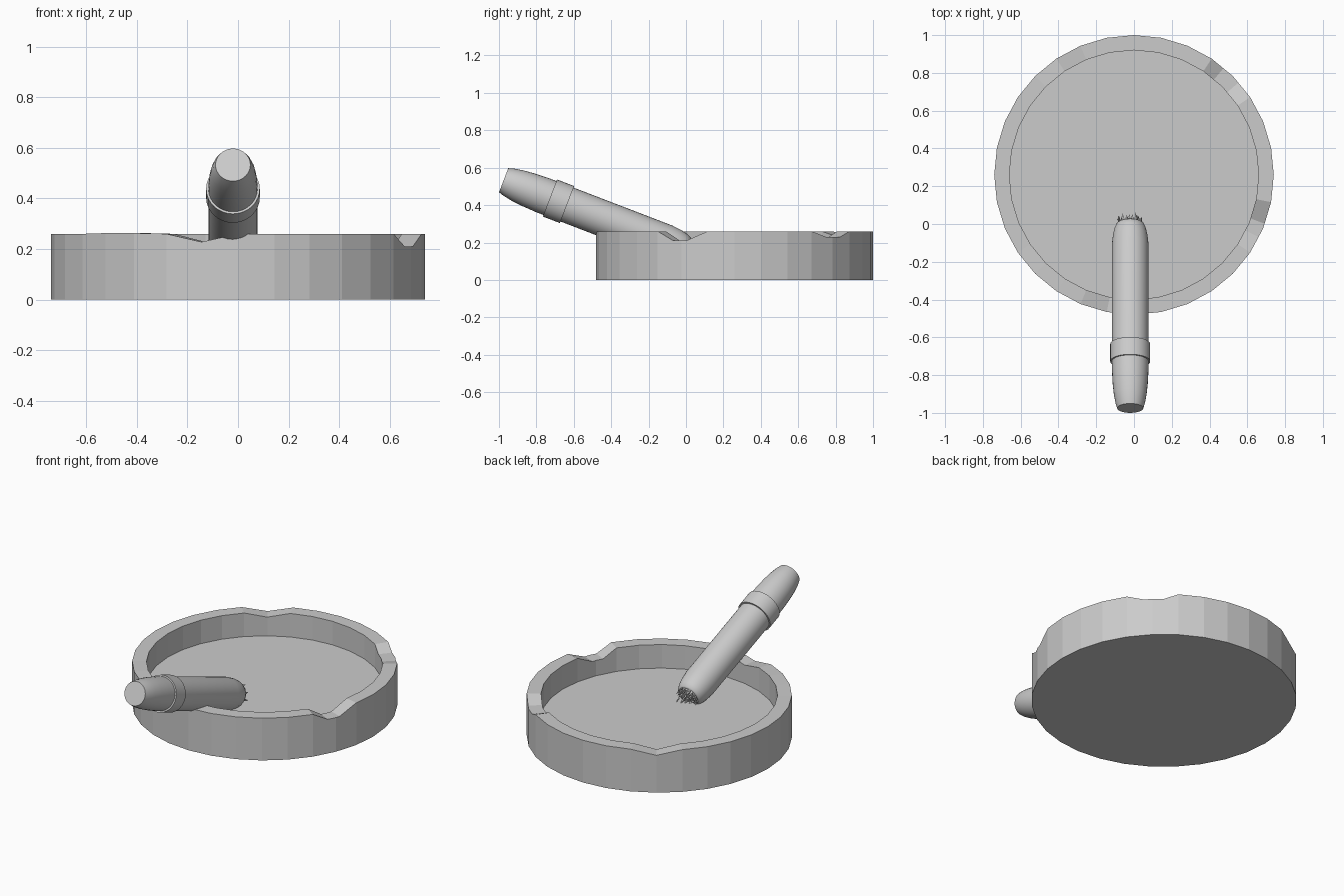
import bpy, bmesh, math, random
from mathutils import Matrix, Vector

if "Cube" in bpy.data.objects:
    bpy.data.objects.remove(bpy.data.objects["Cube"])

random.seed(4)
grey = bpy.data.materials.new("light_grey")
grey.diffuse_color = (0.6, 0.6, 0.6, 1)
grey.use_nodes = True
grey.node_tree.nodes["Principled BSDF"].inputs["Base Color"].default_value = grey.diffuse_color


def finish(name, bm, smooth=False):
    bmesh.ops.recalc_face_normals(bm, faces=bm.faces)
    mesh = bpy.data.meshes.new(name)
    bm.to_mesh(mesh)
    bm.free()
    mesh.materials.append(grey)
    obj = bpy.data.objects.new(name, mesh)
    bpy.context.collection.objects.link(obj)
    if smooth:
        bpy.ops.object.select_all(action='DESELECT')
        obj.select_set(True)
        bpy.context.view_layer.objects.active = obj
        bpy.ops.object.shade_smooth_by_angle(angle=math.radians(35))
    return obj


def bridge(bm, a, b):
    n = len(a)
    for i in range(n):
        j = (i + 1) % n
        bm.faces.new((a[i], a[j], b[j], b[i]))


# tray: 32-sided dish with rests dipped into the rim
STEP, RIM, FLOOR = 11.25, 0.26, 0.115
rim_height = {i * STEP: RIM for i in range(32)}
rim_height.update({
    41.5: 0.23, 45: 0.23, 50: 0.23,             # back right rest
    123.75: 0.23,                               # back left rest
    225: 0.263, 236.25: 0.263,                  # slight lip
    258.75: 0.228,                              # front rest
    333.5: 0.21, 337.5: 0.21, 339.5: 0.21})     # right rest
columns = sorted(rim_height)


def tray_point(angle, radius, z):
    # added columns stay on the straight side of the polygon
    off = math.radians(angle % STEP - STEP / 2)
    r = radius * math.cos(math.radians(STEP / 2)) / math.cos(off)
    a = math.radians(angle)
    return (r * math.cos(a), 0.26 + r * math.sin(a), z)


bm = bmesh.new()
rings = []
for radius, z in ((0.74, 0), (0.74, None), (0.66, None), (0.66, FLOOR)):
    rings.append([bm.verts.new(tray_point(a, radius, rim_height[a] if z is None else z))
                  for a in columns])
for a, b in zip(rings, rings[1:]):
    bridge(bm, a, b)
bm.faces.new(rings[0])
bm.faces.new(rings[-1])
finish("tray", bm)

# frame of the leaning roll: local z runs from the outer tip to the burnt end
placement = Matrix.Translation((-0.02, -0.975, 0.533)) @ Matrix.Rotation(math.radians(-111), 4, 'X')


def lathe(name, profile, sides=32):
    bm = bmesh.new()
    rings = [[bm.verts.new((r * math.cos(2 * math.pi * i / sides),
                            r * math.sin(2 * math.pi * i / sides), s))
              for i in range(sides)] for s, r in profile]
    for a, b in zip(rings, rings[1:]):
        bridge(bm, a, b)
    bm.faces.new(rings[0])
    bm.faces.new(rings[-1])
    obj = finish(name, bm, True)
    obj.matrix_world = placement


# roll body with tapered tip and rounded burnt end
lathe("roll", [(0, 0.069), (0.03, 0.078), (0.08, 0.087), (0.14, 0.093), (0.22, 0.097),
               (0.93, 0.097), (0.985, 0.091), (1.02, 0.083), (1.045, 0.072), (1.05, 0.064)])
# paper band
lathe("band", [(0.265, 0.098), (0.265, 0.106), (0.363, 0.106), (0.363, 0.098)])

# frayed burnt end: rings of thin spikes
bm = bmesh.new()
for radius, count in ((0.063, 18), (0.042, 11), (0.02, 5)):
    for k in range(count):
        a = 2 * math.pi * k / count + random.uniform(-0.1, 0.1)
        out = Vector((math.cos(a), math.sin(a), 0))
        side = Vector((-out.y, out.x, 0))
        base = out * radius + Vector((0, 0, 1.045))
        tip = base + out * random.uniform(-0.008, 0.008) + side * random.uniform(-0.01, 0.01)
        tip.z += random.uniform(0.025, 0.06)
        feet = [bm.verts.new(base + d) for d in
                (side * 0.009, side * -0.009, out * -0.009)]
        top = bm.verts.new(tip)
        bm.faces.new(feet)
        for i in range(3):
            bm.faces.new((feet[i], feet[(i + 1) % 3], top))
finish("frayed_end", bm).matrix_world = placement
